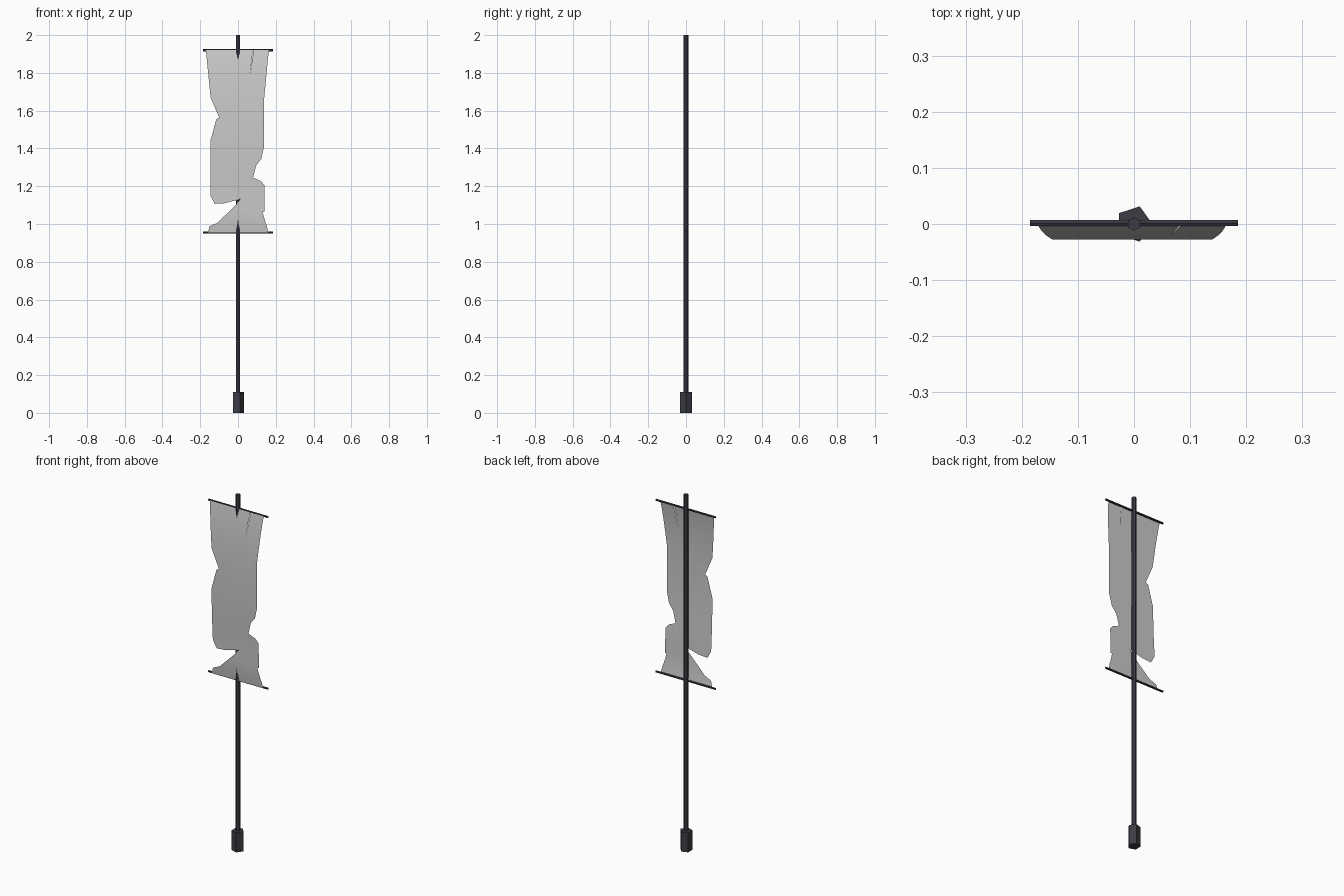
import bpy, bmesh, math
from mathutils import Matrix, Vector

if "Cube" in bpy.data.objects:
    bpy.data.objects.remove(bpy.data.objects["Cube"])


def material(name, color):
    m = bpy.data.materials.new(name)
    m.diffuse_color = color
    m.use_nodes = True
    m.node_tree.nodes["Principled BSDF"].inputs["Base Color"].default_value = m.diffuse_color
    return m


dark = material("dark_metal", (0.045, 0.045, 0.06, 1))


def rod(name, sides, radius, length, center, rot=None, spin=0.0):
    """Flat-sided rod; starts along z, optionally re-oriented."""
    bm = bmesh.new()
    bmesh.ops.create_cone(bm, cap_ends=True, segments=sides, radius1=radius,
                          radius2=radius, depth=length)
    # put the first corner at a known angle in the xy plane
    v = bm.verts[:][0].co
    bm.transform(Matrix.Rotation(spin - math.atan2(v.y, v.x), 4, 'Z'))
    if rot:
        bm.transform(rot)
    bm.transform(Matrix.Translation(center))
    me = bpy.data.meshes.new(name)
    bm.to_mesh(me)
    bm.free()
    me.materials.append(dark)
    ob = bpy.data.objects.new(name, me)
    bpy.context.collection.objects.link(ob)
    return ob


# Pole, foot sleeve and the two crossbars
rod("pole", 6, 0.012, 1.95, (0, 0, 1.025), spin=math.pi / 2)
rod("foot_sleeve", 5, 0.033, 0.11, (0, 0, 0.055))
along_x = Matrix.Rotation(math.pi / 2, 4, 'Y')
rod("top_crossbar", 6, 0.006, 0.37, (0, 0.002, 1.92), along_x)
rod("bottom_crossbar", 6, 0.006, 0.37, (0, 0.002, 0.955), along_x)

# Torn cloth outline (x, z), counter-clockwise from top left
outline = [
    (-0.17, 1.92), (-0.145, 1.67), (-0.127, 1.64), (-0.085, 1.607),
    (-0.015, 1.638), (-0.07, 1.58), (-0.115, 1.555), (-0.146, 1.44),
    (-0.146, 1.15), (-0.123, 1.107), (-0.07, 1.11), (0.015, 1.133),
    (-0.005, 1.108), (-0.07, 1.035), (-0.10, 1.01), (-0.15, 0.988), (-0.16, 0.955),
    (0.16, 0.955), (0.15, 1.0), (0.105, 1.037), (0.025, 1.073),
    (0.075, 1.06), (0.14, 1.065), (0.14, 1.205), (0.122, 1.227),
    (0.08, 1.245), (0.096, 1.31), (0.123, 1.345), (0.138, 1.41),
    (0.138, 1.66), (0.163, 1.92),
    # long slit
    (0.083, 1.92), (0.063, 1.79), (0.056, 1.67), (0.061, 1.385),
    (0.037, 1.67), (0.044, 1.79), (0.079, 1.92)]
# Billow of the cloth (z, y), bottom to top
billow = [(0.955, -0.004), (1.0, -0.010), (1.06, -0.014), (1.17, -0.016),
          (1.25, -0.021), (1.41, -0.027), (1.67, -0.028), (1.79, -0.020),
          (1.87, -0.012), (1.92, -0.004)]


def depth(z):
    for (z0, y0), (z1, y1) in zip(billow, billow[1:]):
        if z <= z1 + 1e-5:
            return y0 + (y1 - y0) * (z - z0) / (z1 - z0)
    return billow[-1][1]


bm = bmesh.new()
face = bm.faces.new([bm.verts.new((x, 0, z)) for x, z in outline])
bmesh.ops.triangulate(bm, faces=[face])
for z, _ in billow[1:-1]:
    bmesh.ops.bisect_plane(bm, geom=bm.verts[:] + bm.edges[:] + bm.faces[:],
                           plane_co=(0, 0, z), plane_no=(0, 0, 1), dist=1e-5)
for v in bm.verts:
    v.co.y = depth(v.co.z)
bm.normal_update()
for f in bm.faces:
    if f.normal.y > 0:
        f.normal_flip()
    f.smooth = True
me = bpy.data.meshes.new("torn_cloth")
bm.to_mesh(me)
bm.free()
cloth = bpy.data.objects.new("torn_cloth", me)
bpy.context.collection.objects.link(cloth)

# Lower pole end sits inside the sleeve; top reaches z = 2
